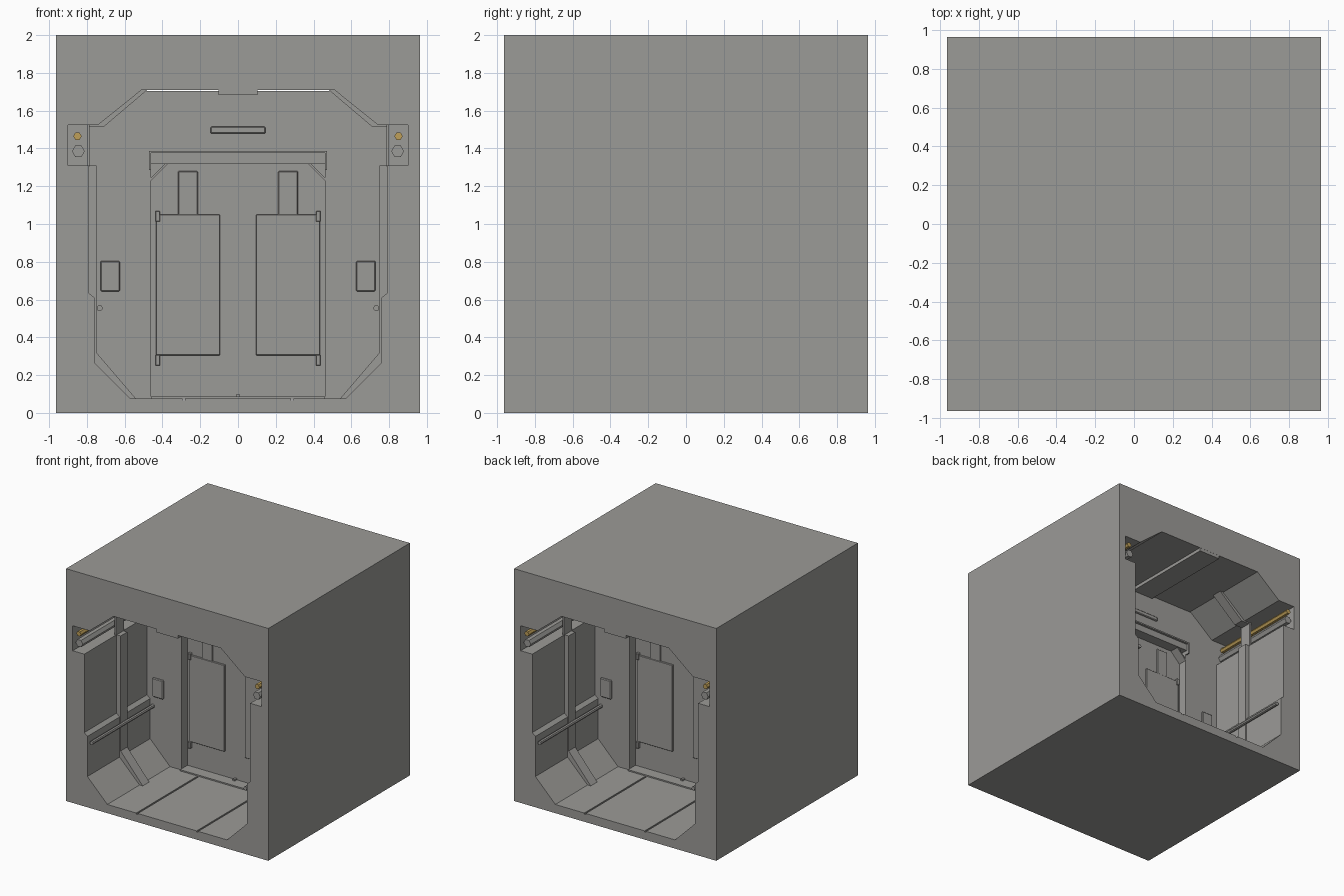
import bpy, bmesh, math
from mathutils import Vector

if "Cube" in bpy.data.objects:
    bpy.data.objects.remove(bpy.data.objects["Cube"])


def material(name, rgb):
    m = bpy.data.materials.new(name)
    m.use_nodes = True
    m.diffuse_color = (*rgb, 1)
    bsdf = m.node_tree.nodes["Principled BSDF"]
    bsdf.inputs["Base Color"].default_value = (*rgb, 1)
    bsdf.inputs["Roughness"].default_value = 0.7
    return m


GREY = material("warm grey", (0.33, 0.325, 0.31))
GOLD = material("brass gold", (0.52, 0.35, 0.10))


def prism(name, loops, y0, y1, mirror="xy", mat=GREY, bevel=0):
    """Extrude closed x-z outlines (later loops are holes) from y0 to y1."""
    bm = bmesh.new()
    for loop in loops:
        vs = [bm.verts.new((x, y0, z)) for x, z in loop]
        for i, v in enumerate(vs):
            bm.edges.new((v, vs[i - 1]))
    bmesh.ops.triangle_fill(bm, edges=bm.edges[:], use_beauty=True,
                            use_dissolve=len(loops) == 1)
    ext = bmesh.ops.extrude_face_region(bm, geom=bm.faces[:])
    moved = [g for g in ext["geom"] if isinstance(g, bmesh.types.BMVert)]
    bmesh.ops.translate(bm, verts=moved, vec=Vector((0, y1 - y0, 0)))
    bmesh.ops.recalc_face_normals(bm, faces=bm.faces[:])
    me = bpy.data.meshes.new(name)
    bm.to_mesh(me)
    bm.free()
    me.materials.append(mat)
    ob = bpy.data.objects.new(name, me)
    bpy.context.collection.objects.link(ob)
    if bevel:
        b = ob.modifiers.new("soft_edges", "BEVEL")
        b.width, b.segments = bevel, 1
    if mirror:
        m = ob.modifiers.new("mirror", "MIRROR")
        m.use_axis = ("x" in mirror, "y" in mirror, False)
        m.use_mirror_merge = False
    return ob


def rect(x0, x1, z0, z1):
    return [(x0, z0), (x1, z0), (x1, z1), (x0, z1)]


def box(name, x0, x1, z0, z1, y0, y1, **kw):
    return prism(name, [rect(x0, x1, z0, z1)], y0, y1, **kw)


def ngon(x, z, r, n):
    return [(x + r * math.cos(math.tau * i / n), z + r * math.sin(math.tau * i / n))
            for i in range(n)]


def both_sides(half):
    return half + [(-x, z) for x, z in reversed(half)]


END = 0.963      # open ends of the block
WALL = 0.11      # face of the dividing wall
DOOR = 0.03      # face of the recessed door
FLOOR, CEIL = 0.075, 1.71

# Block with a corridor cut through it
side = [(-0.57, FLOOR), (-0.76, 0.265), (-0.76, 0.61), (-0.79, 0.635), (-0.79, 1.31),
        (-0.90, 1.31), (-0.90, 1.525), (-0.74, 1.525)]
groove = [(-0.28, FLOOR), (-0.28, 0.065), (-0.295, 0.065), (-0.295, FLOOR)]
opening = both_sides(groove + side + [(-0.51, CEIL)])
prism("hull_block", [rect(-END, END, 0, 2), opening], -END, END, mirror="")
box("ceiling_beam", -0.102, 0.102, 1.682, CEIL + 0.01, -END + 0.001, END - 0.001, mirror="")

# Dividing wall, with a slim gap under the ceiling
wall = both_sides(side + [(-0.516, 1.704)])
prism("dividing_wall", [wall, rect(-0.46, 0.46, 0.085, 1.32)], -WALL, WALL, mirror="")
box("door_slab", -0.47, 0.47, 0.08, 1.33, -DOOR, DOOR, mirror="")

# Door surround
box("door_header", -0.465, 0.465, 1.318, 1.375, -0.125, -WALL, mirror="y")
box("header_lip", -0.47, 0.47, 1.375, 1.387, -0.145, -WALL, mirror="y")
box("header_cheek", -0.47, -0.46, 1.285, 1.38, -0.145, -WALL)
prism("door_brace", [[(-0.46, 1.23), (-0.37, 1.32), (-0.385, 1.32), (-0.46, 1.245)]],
      -WALL, -DOOR)
box("door_sill", -0.46, 0.46, 0.07, 0.086, -0.13, -DOOR, mirror="y")
box("sill_latch", -0.01, 0.01, 0.08, 0.098, -0.06, -DOOR, mirror="y")

# Door panels, windows and hinges
box("door_panel", -0.435, -0.096, 0.305, 1.05, -0.048, -DOOR, bevel=0.003)
box("door_window_plate", -0.317, -0.213, 1.042, 1.28, -0.044, -DOOR, bevel=0.004)
for z in (0.25, 1.012):
    box("door_hinge", -0.438, -0.412, z, z + 0.057, -0.06, -DOOR, bevel=0.004)

# Fittings on the dividing wall
box("wall_slot", -0.146, 0.146, 1.478, 1.516, -0.128, -WALL, mirror="y", bevel=0.006)
box("wall_control_plate", -0.728, -0.625, 0.643, 0.805, -0.13, -WALL, bevel=0.006)

# Ribs halfway along each bay
RIB0, RIB1 = -0.525, -0.435
prism("lower_rib", [side[:5] + [(-0.75, 1.31), (-0.75, 0.32), (-0.54, FLOOR)]], RIB0, RIB1)
prism("upper_rib", [[(-0.79, 1.525), (-0.74, 1.525), (-0.51, CEIL), (-0.48, CEIL),
                     (-0.71, 1.515), (-0.79, 1.515)]], RIB0, RIB1)
box("pipe_bracket", -0.80, -0.787, 1.305, 1.525, RIB0 - 0.01, RIB1 + 0.01)

# Pipes and rail along the side walls
prism("large_pipe", [ngon(-0.845, 1.385, 0.034, 6)], -END + 0.01, -WALL)
prism("small_pipe", [ngon(-0.85, 1.465, 0.022, 6)], -END + 0.01, -WALL, mat=GOLD)
prism("hand_rail", [ngon(-0.732, 0.555, 0.016, 8)], -END + 0.015, -WALL)
